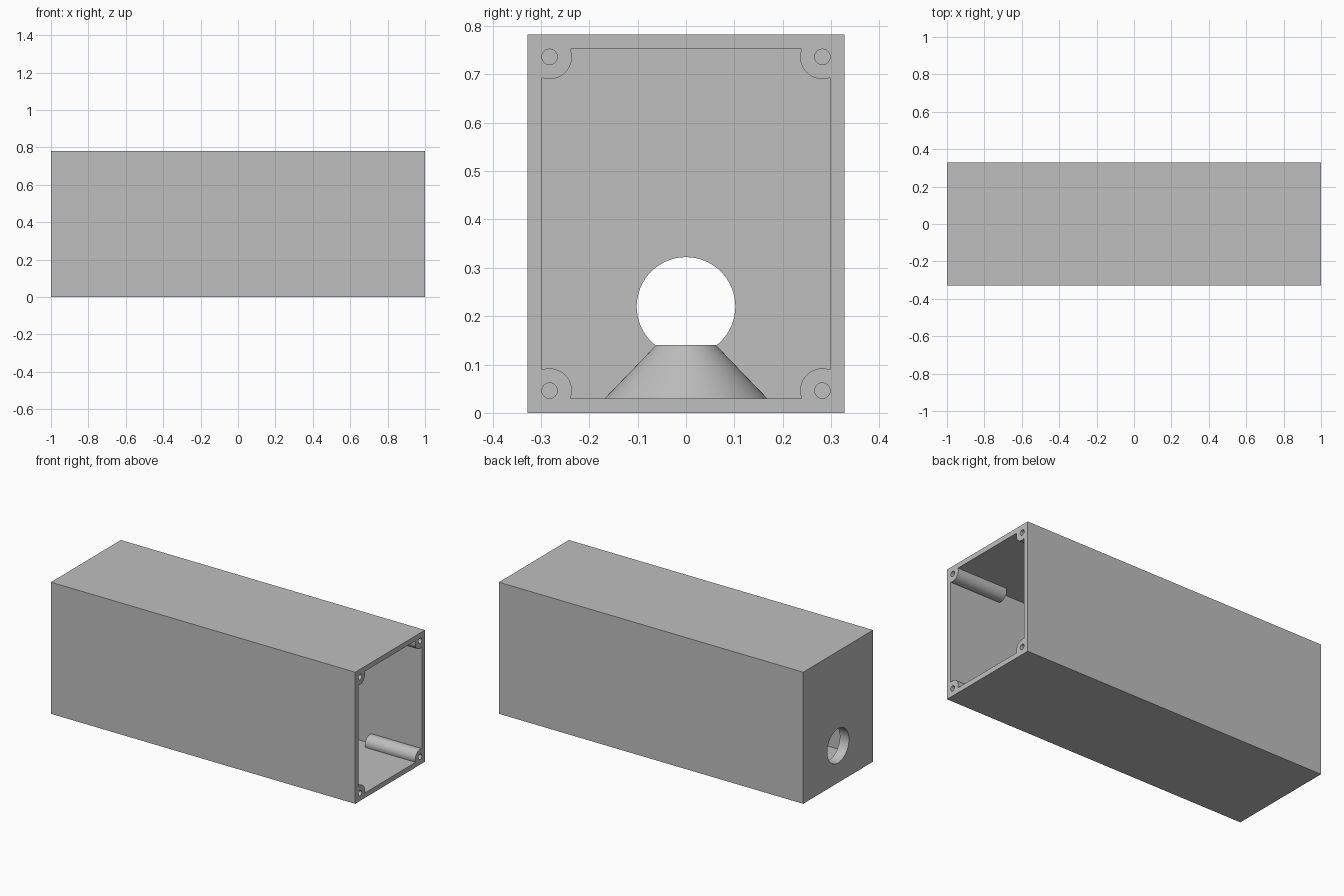
import bpy, bmesh, math
from mathutils import Matrix

if "Cube" in bpy.data.objects:
    bpy.data.objects.remove(bpy.data.objects["Cube"])

W, H, T = 0.328, 0.782, 0.03        # half width, height, wall thickness
BACK = 0.06                         # thickness of the closed end
POST_R, POST_LEN, SCREW_R = 0.046, 0.33, 0.016
PY, PZ = W - POST_R, (POST_R, H - POST_R)   # post centres

grey = bpy.data.materials.new("grey")
grey.diffuse_color = (0.52, 0.52, 0.52, 1)
grey.use_nodes = True
grey.node_tree.nodes["Principled BSDF"].inputs["Base Color"].default_value = grey.diffuse_color


def make_object(name, bm):
    bmesh.ops.recalc_face_normals(bm, faces=bm.faces)
    mesh = bpy.data.meshes.new(name)
    bm.to_mesh(mesh)
    bm.free()
    mesh.materials.append(grey)
    ob = bpy.data.objects.new(name, mesh)
    bpy.context.collection.objects.link(ob)
    return ob


def prism(name, outline, x0, x1):
    """Extrude a (y, z) outline along x."""
    bm = bmesh.new()
    face = bm.faces.new([bm.verts.new((x0, y, z)) for y, z in outline])
    ext = bmesh.ops.extrude_face_region(bm, geom=[face])
    verts = [g for g in ext["geom"] if isinstance(g, bmesh.types.BMVert)]
    bmesh.ops.translate(bm, verts=verts, vec=(x1 - x0, 0, 0))
    return make_object(name, bm)


def rect(y, z0, z1):
    return [(-y, z0), (y, z0), (y, z1), (-y, z1)]


def circle(cy, cz, r, n):
    return [(cy + r * math.cos(2 * math.pi * i / n),
             cz + r * math.sin(2 * math.pi * i / n)) for i in range(n)]


def cavity_outline():
    """Inner rectangle with a round post biting into each corner."""
    d = POST_R - T                          # post centre to inner wall
    a = math.asin(d / POST_R)
    n = 24
    pts = []
    for cy, cz, turn in ((PY, PZ[0], 0.5), (PY, PZ[1], 1.0),
                         (-PY, PZ[1], 1.5), (-PY, PZ[0], 0.0)):
        start, end = math.pi / 2 + a, -a    # arc seen from lower left corner
        for i in range(n + 1):
            t = start + (end - start) * i / n
            t = t + turn * math.pi
            pts.append((cy + POST_R * math.cos(t), cz + POST_R * math.sin(t)))
    return pts


# Housing: solid block, hollowed out from the +x end
housing = prism("housing", rect(W, 0, H), -1, 1)
cutters = [
    prism("main_cavity", rect(W - T, T, H - T), -1 + BACK, 1 - POST_LEN),
    prism("mouth_cavity", cavity_outline(), 1 - POST_LEN - 0.05, 1.1),
    prism("round_opening", circle(0, 0.22, 0.102, 64), -1.1, -1 + BACK + 0.05),
]
# Screw holes in the corner posts
for y in (-PY, PY):
    for z in PZ:
        cutters.append(prism("screw_hole", circle(y, z, SCREW_R, 24), 0.75, 1.1))

bpy.context.view_layer.objects.active = housing
for c in cutters:
    m = housing.modifiers.new(c.name, "BOOLEAN")
    m.operation, m.solver, m.object = "DIFFERENCE", "EXACT", c
    bpy.ops.object.modifier_apply(modifier=m.name)
for c in cutters:
    bpy.data.objects.remove(c)

# Conical pedestal on the floor
bm = bmesh.new()
bmesh.ops.create_cone(bm, cap_ends=True, segments=64, radius1=0.168, radius2=0.062,
                      depth=0.11, matrix=Matrix.Translation((0, 0, T + 0.055)))
pedestal = make_object("cone_pedestal", bm)

for ob in (housing, pedestal):
    bpy.ops.object.select_all(action="DESELECT")
    ob.select_set(True)
    bpy.context.view_layer.objects.active = ob
    bpy.ops.object.shade_smooth_by_angle(angle=math.radians(30))
